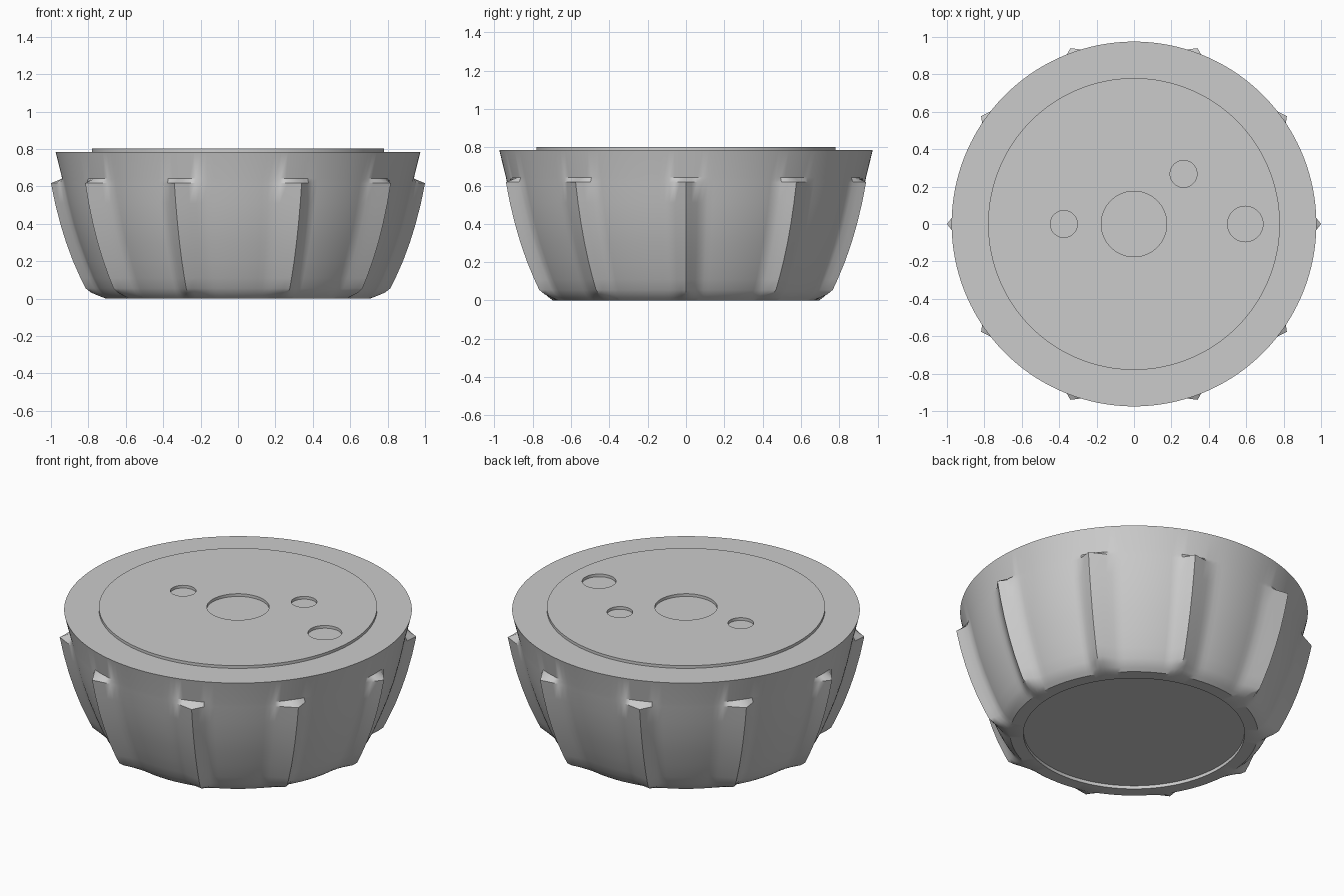
import bpy, bmesh
from math import radians, sin, cos, pi

cube = bpy.data.objects.get("Cube")
if cube:
    bpy.data.objects.remove(cube)

grey = bpy.data.materials.new("plain grey")
grey.use_nodes = True
colour = (0.6, 0.6, 0.6, 1)
grey.diffuse_color = colour
grey.node_tree.nodes["Principled BSDF"].inputs["Base Color"].default_value = colour


def finish(bm, name, angle=32):
    bmesh.ops.recalc_face_normals(bm, faces=bm.faces[:])
    mesh = bpy.data.meshes.new(name)
    bm.to_mesh(mesh)
    bm.free()
    obj = bpy.data.objects.new(name, mesh)
    bpy.context.collection.objects.link(obj)
    mesh.materials.append(grey)
    bpy.ops.object.select_all(action='DESELECT')
    obj.select_set(True)
    bpy.context.view_layer.objects.active = obj
    bpy.ops.object.shade_smooth_by_angle(angle=radians(angle))
    return obj


# Spans between neighbouring ridges: start, end, ridge foot width at each end
quarter = [(0, 35.2, 6, 5), (35.2, 70.1, 9, 5)]
half = quarter + [(70.1, 109.9, 9, 9)] + [(180 - b, 180 - a, v, u) for a, b, u, v in quarter[::-1]]
spans = half + [(a + 180, b + 180, u, v) for a, b, u, v in half]

# Angle and ridge weight of every column around the body
STEPS = 20
columns = []
for a, b, u, v in spans:
    for i in range(STEPS):
        d = (b - a) * i / STEPS
        weight = max(0, 1 - d / u, 1 - (b - a - d) / v)
        columns.append((radians(a + d), weight ** 1.25))

# Fluted body: height, plain radius, ridge radius
rings = [(0.02, 0.62, 0.62), (0.0, 0.62, 0.62), (0.0, 0.695, 0.705), (0.015, 0.715, 0.745),
         (0.032, 0.733, 0.785), (0.055, 0.75, 0.815), (0.11, 0.778, 0.842), (0.2, 0.815, 0.882),
         (0.3, 0.852, 0.919), (0.4, 0.884, 0.95), (0.51, 0.912, 0.978), (0.617, 0.935, 1.0),
         (0.642, 0.94, 0.94), (0.785, 0.975, 0.975)]
bm = bmesh.new()
loops = []
for z, plain, ridge in rings:
    loop = []
    for angle, weight in columns:
        r = plain + (ridge - plain) * weight
        loop.append(bm.verts.new((r * cos(angle), r * sin(angle), z)))
    loops.append(loop)
n = len(columns)
for low, high in zip(loops, loops[1:]):
    for i in range(n):
        j = (i + 1) % n
        bm.faces.new((low[i], low[j], high[j], high[i]))
bm.faces.new(loops[0][::-1])
bm.faces.new(loops[-1])
finish(bm, "fluted_body")

# Raised top plate with round openings
HOLES = [(0, 0, 0.175), (0.595, 0, 0.095), (-0.375, 0, 0.072), (0.265, 0.268, 0.072)]
bm = bmesh.new()
edges = []
for x, y, r in [(0, 0, 0.78)] + HOLES:
    count = 128 if r > 0.5 else 48
    ring = [bm.verts.new((x + r * cos(2 * pi * i / count), y + r * sin(2 * pi * i / count), 0.785))
            for i in range(count)]
    edges += [bm.edges.new((ring[i], ring[(i + 1) % count])) for i in range(count)]
bmesh.ops.triangle_fill(bm, use_beauty=True, use_dissolve=False, edges=edges, normal=(0, 0, 1))
# Keep the openings clear
filled = [f for f in bm.faces if any((f.calc_center_median().x - x) ** 2 +
          (f.calc_center_median().y - y) ** 2 < (r * 0.99) ** 2 and
          all((v.co.x - x) ** 2 + (v.co.y - y) ** 2 < (r * 1.01) ** 2 for v in f.verts)
          for x, y, r in HOLES)]
bmesh.ops.delete(bm, geom=filled, context='FACES_ONLY')
top = bmesh.ops.extrude_face_region(bm, geom=bm.faces[:])
bmesh.ops.translate(bm, vec=(0, 0, 0.017), verts=[g for g in top["geom"] if isinstance(g, bmesh.types.BMVert)])
finish(bm, "top_plate")
